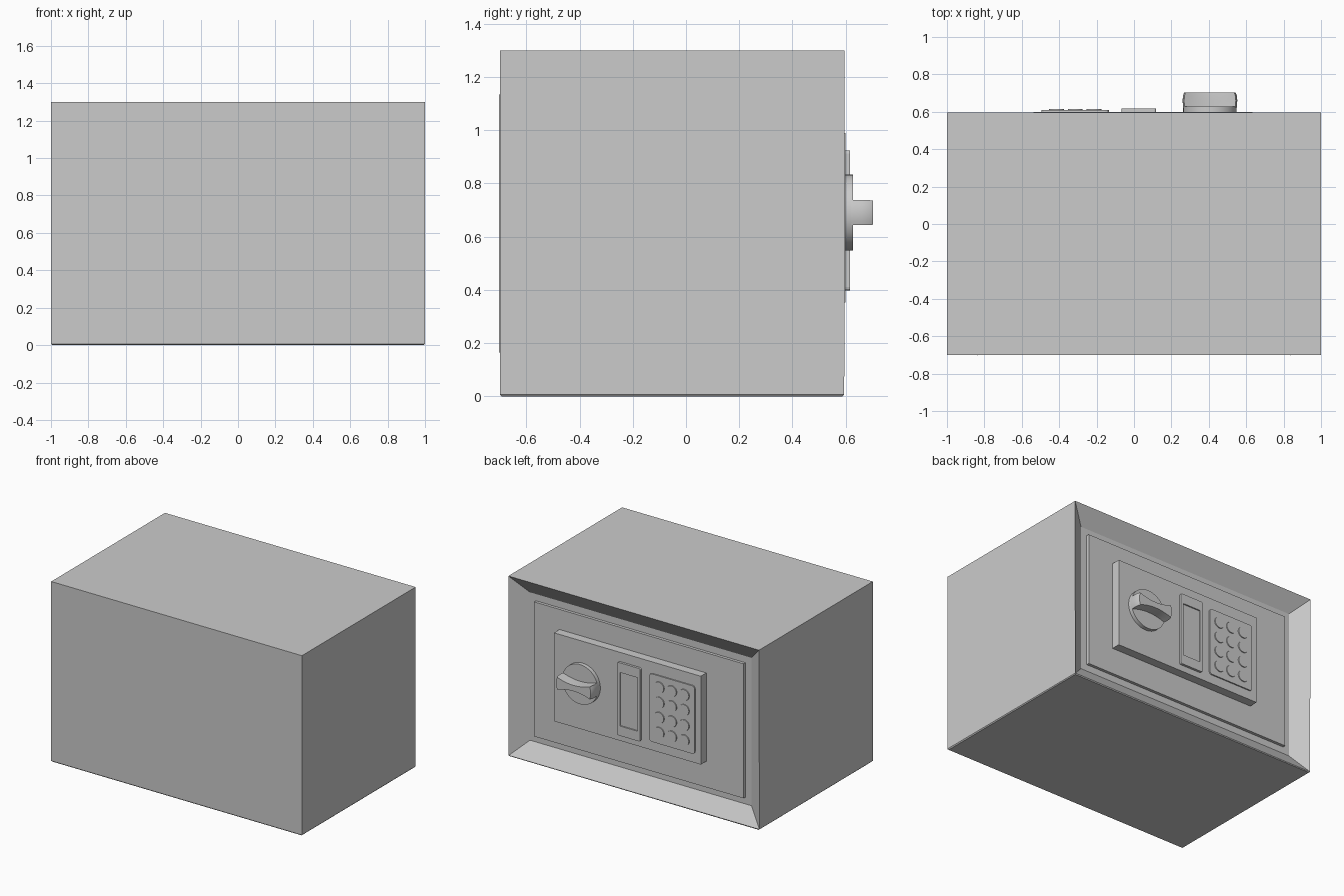
import bpy, bmesh, math
from mathutils import Matrix, Vector

cube = bpy.data.objects.get("Cube")
if cube:
    bpy.data.objects.remove(cube, do_unlink=True)

grey = bpy.data.materials.new("grey_metal")
grey.use_nodes = True
colour = (0.6, 0.6, 0.6, 1)
grey.diffuse_color = colour
grey.node_tree.nodes["Principled BSDF"].inputs["Base Color"].default_value = colour


def finish(name, bm, smooth=False):
    bmesh.ops.recalc_face_normals(bm, faces=bm.faces)
    mesh = bpy.data.meshes.new(name)
    bm.to_mesh(mesh)
    bm.free()
    mesh.materials.append(grey)
    obj = bpy.data.objects.new(name, mesh)
    bpy.context.collection.objects.link(obj)
    if smooth:
        bpy.ops.object.select_all(action="DESELECT")
        obj.select_set(True)
        bpy.context.view_layer.objects.active = obj
        bpy.ops.object.shade_smooth_by_angle(angle=math.radians(35))
    return obj


def box_mesh(x, y, z):
    """Box from (min, max) ranges."""
    bm = bmesh.new()
    bmesh.ops.create_cube(bm, size=1)
    for v in bm.verts:
        v.co = Vector([r[0] if c < 0 else r[1] for c, r in zip(v.co, (x, y, z))])
    return bm


def face_towards(bm, direction):
    bm.normal_update()
    return max(bm.faces, key=lambda f: f.normal.dot(Vector(direction)))


def disc(bm, x, z, radius, y0, y1, segments, taper=1.0):
    """Cylinder pointing along +y."""
    place = Matrix.Translation((x, (y0 + y1) / 2, z)) @ Matrix.Rotation(-math.pi / 2, 4, "X")
    bmesh.ops.create_cone(bm, cap_ends=True, segments=segments, radius1=radius,
                          radius2=radius * taper, depth=y1 - y0, matrix=place)


def round_corners(bm, amount):
    """Round the four edges that run along y."""
    edges = [e for e in bm.edges
             if abs((e.verts[0].co - e.verts[1].co).normalized().y) > 0.9]
    bmesh.ops.bevel(bm, geom=edges, offset=amount, segments=3, affect="EDGES", profile=0.5)


# Body: chamfered underside and a recessed opening for the door
bm = box_mesh((-1, 1), (-0.7, 0.596), (0, 1.3))
opening = face_towards(bm, (0, 1, 0))
bmesh.ops.inset_region(bm, faces=[opening], thickness=0.165)
for v in opening.verts:
    v.co.y -= 0.08
under = face_towards(bm, (0, 0, -1))
bmesh.ops.bevel(bm, geom=list(under.edges), offset=0.007, segments=1, affect="EDGES")
finish("safe_body", bm)

# Door and raised control panel
finish("door", box_mesh((-0.835, 0.835), (0.516, 0.537), (0.165, 1.135)))
finish("control_panel", box_mesh((-0.538, 0.633), (0.53, 0.6), (0.353, 0.99)))

# Thin vertical seams on the wall opposite the door
for side, label in ((-1, "right"), (1, "left")):
    x = side * 0.835
    finish(label + "_seam", box_mesh((x - 0.002, x + 0.002), (-0.702, -0.69), (0.165, 1.135)))

# Display plate with a sunken window
bm = box_mesh((-0.067, 0.118), (0.59, 0.617), (0.398, 0.924))
round_corners(bm, 0.012)
front = face_towards(bm, (0, 1, 0))
bmesh.ops.inset_region(bm, faces=[front], thickness=0.022)
for v in front.verts:
    v.co.z = 0.661 + (v.co.z - 0.661) * 0.8
bmesh.ops.inset_region(bm, faces=[front], thickness=0.001, depth=-0.009)
finish("display", bm)

# Keypad plate
bm = box_mesh((-0.494, -0.135), (0.59, 0.609), (0.418, 0.908))
round_corners(bm, 0.018)
finish("keypad_plate", bm)

# Keys in three columns and four rows
bm = bmesh.new()
for column in range(3):
    for row in range(4):
        disc(bm, -0.414 + 0.1 * column, 0.5 + 0.109 * row, 0.041, 0.6, 0.615, 24, 0.95)
finish("keys", bm, True)

# Knob base
KNOB_X, KNOB_Z, RADIUS = 0.406, 0.69, 0.143
bm = bmesh.new()
disc(bm, KNOB_X, KNOB_Z, RADIUS, 0.59, 0.628, 48)
finish("knob_base", bm, True)

# Knob grip: waisted bar with rounded ends, slightly tapered outwards
half_height, waist, steps = 0.047, 0.022, 12
end = math.asin(half_height / RADIUS)
outline = []
for turn in (1, -1):
    for i in range(7):
        a = -end + 2 * end * i / 6
        outline.append((turn * RADIUS * math.cos(a), turn * RADIUS * math.sin(a)))
    reach = RADIUS * math.cos(end)
    for i in range(1, steps):
        t = 1 - 2 * i / steps
        outline.append((turn * reach * t, turn * (waist + (half_height - waist) * t * t)))
bm = bmesh.new()
rings = []
for y, scale in ((0.62, 1.0), (0.66, 1.025), (0.69, 1.0), (0.703, 0.96)):
    rings.append([bm.verts.new((KNOB_X + x * scale, y, KNOB_Z + z * (scale if y > 0.67 else 1)))
                  for x, z in outline])
count = len(outline)
for low, high in zip(rings, rings[1:]):
    for i in range(count):
        j = (i + 1) % count
        bm.faces.new((low[i], low[j], high[j], high[i]))
bm.faces.new(rings[0])
bm.faces.new(rings[-1])
finish("knob_grip", bm, True)
